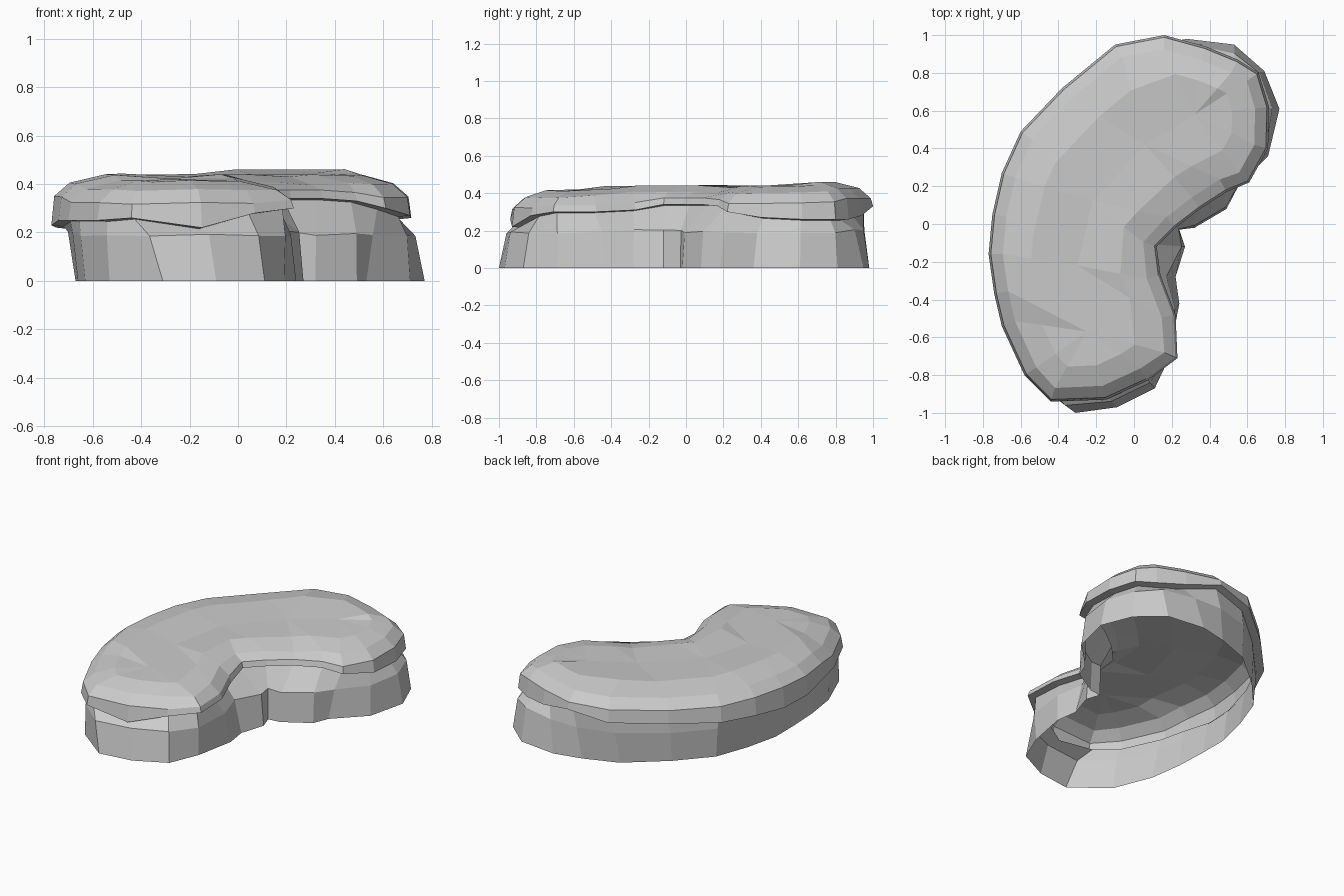
import bpy, bmesh, random
from mathutils import Vector

if "Cube" in bpy.data.objects:
    bpy.data.objects.remove(bpy.data.objects["Cube"])

random.seed(4)

# Outline stations, anticlockwise: slab lip x, y, underside z, then foot x, y
STATIONS = [
    (-.58, -.80, .25, -.53, -.83), (-.44, -.94, .26, -.31, -1.0),
    (-.15, -.93, .22, -.09, -.97), (.07, -.83, .28, .11, -.87),
    (.23, -.71, .30, .19, -.68), (.22, -.48, .30, .24, -.42),
    (.14, -.27, .31, .22, -.28), (.12, -.12, .34, .27, -.12),
    (.22, -.02, .34, .24, -.03), (.35, .08, .34, .32, -.02),
    (.49, .17, .33, .49, .08), (.61, .22, .30, .53, .18),
    (.71, .40, .27, .71, .36), (.715, .62, .26, .77, .61),
    (.66, .80, .26, .69, .81), (.55, .87, .26, .53, .95),
    (.38, .94, .28, .28, .98), (.16, 1.0, .33, .10, .94),
    (-.10, .95, .29, -.12, .86), (-.38, .72, .27, -.36, .66),
    (-.60, .49, .25, -.54, .46), (-.70, .27, .24, -.62, .24),
    (-.75, .05, .22, -.67, .03), (-.77, -.16, .23, -.67, -.16),
    (-.74, -.37, .25, -.66, -.37), (-.70, -.54, .25, -.63, -.58)]
# Ridge along the middle of the top, and which ridge point each station meets
SPINE = [(-.25, -.57, .42), (-.30, -.22, .42), (-.22, .12, .43), (.06, .42, .44), (.32, .58, .445)]
SPINE_OF = "00000112233444444433221100"

n = len(STATIONS)
bm = bmesh.new()
spine = [bm.verts.new(p) for p in SPINE]
columns = []
for i, (x, y, low, fx, fy) in enumerate(STATIONS):
    lip, foot = Vector((x, y)), Vector((fx, fy))
    t = Vector(STATIONS[(i + 1) % n][:2]) - Vector(STATIONS[i - 1][:2])
    inward = Vector((-t.y, t.x)).normalized()
    s = Vector(SPINE[int(SPINE_OF[i])][:2])
    wob = random.uniform(-.012, .012)
    ledge = .1 if 7 <= i <= 10 else .45
    under = lip + inward * .05
    shoulder = lip + inward * .075
    column = [
        (foot, 0),                                      # foot of the wall
        (foot.lerp(lip + inward * .03, ledge), .195 + wob),   # wall top or ledge
        (under, low - .005),                            # recess below slab
        (lip, low),                                     # slab lip
        (lip + inward * .012, max(low + .035, .345 + .02 * y + wob)),
        (shoulder, .40 + .02 * y + wob),                # bevelled shoulder
        (shoulder.lerp(s, .38), .435 + .018 * y + wob)]  # top surface
    columns.append([bm.verts.new((p.x, p.y, z)) for p, z in column])

# Skin the stations; the underside stays open
for i in range(n):
    a, b = columns[i], columns[(i + 1) % n]
    for k in range(len(a) - 1):
        bm.faces.new((a[k], b[k], b[k + 1], a[k + 1]))
    sa, sb = spine[int(SPINE_OF[i])], spine[int(SPINE_OF[(i + 1) % n])]
    bm.faces.new((a[-1], b[-1], sa) if sa is sb else (a[-1], b[-1], sb, sa))

mesh = bpy.data.meshes.new("curved_rock_slab")
bm.to_mesh(mesh)
bm.free()
rock = bpy.data.objects.new("curved_rock_slab", mesh)
bpy.context.collection.objects.link(rock)
